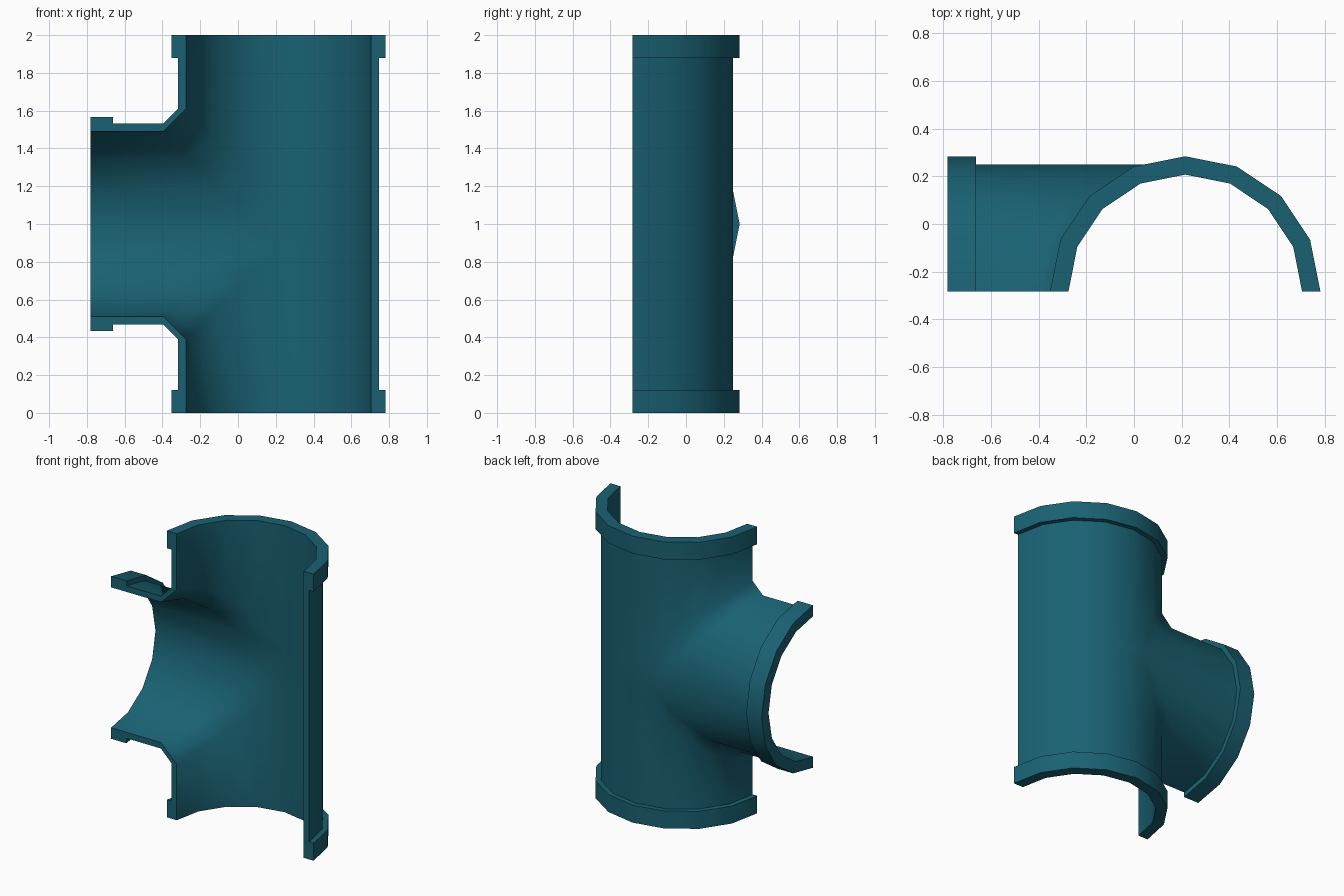
import bpy, bmesh, math

if "Cube" in bpy.data.objects:
    bpy.data.objects.remove(bpy.data.objects["Cube"])

CX, CY = 0.215, -0.283                 # axis of the upright pipe (cut plane at y = CY)
R_IN, R_OUT, R_RIM = 0.49, 0.532, 0.567
TOP, RIM_Z = 1.0, 0.878                # heights relative to the branch axis
END_X, RIM_X = -0.782, -0.663
C_IN, C_OUT = 0.12, 0.08               # chamfer where the branch meets the pipe
SEG = 8                                # facets on the half circle

bm = bmesh.new()


def run(j, r, z):
    """Point on the upright pipe."""
    a = math.pi * j / SEG
    return (CX - r * math.cos(a), CY + r * math.sin(a), z)


def branch(j, r, x):
    """Point on the side branch."""
    a = math.pi * j / SEG
    return (x, CY + r * math.sin(a), r * math.cos(a))


def joint(j, r, c):
    """Chamfer points on branch and pipe at the crease."""
    x, y, h = run(j, r, 0)[0], run(j, r, 0)[1], r * math.cos(math.pi * j / SEG)
    return (x - c, y, h), (x, y, h + c)


def left_column(j):
    bi, mi = joint(j, R_IN, C_IN)
    bo, mo = joint(j, R_OUT, C_OUT)
    return [branch(j, R_IN, END_X), bi, mi, run(j, R_IN, TOP),
            run(j, R_RIM, TOP), run(j, R_RIM, RIM_Z), run(j, R_OUT, RIM_Z),
            mo, bo, branch(j, R_OUT, RIM_X), branch(j, R_RIM, RIM_X),
            branch(j, R_RIM, END_X)]


def right_column(j):
    return [run(j, R_IN, 0), run(j, R_IN, C_IN), run(j, R_IN, TOP),
            run(j, R_RIM, TOP), run(j, R_RIM, RIM_Z), run(j, R_OUT, RIM_Z),
            run(j, R_OUT, C_OUT), run(j, R_OUT, 0)]


def skin(columns, closed):
    cols = [[bm.verts.new(p) for p in c] for c in columns]
    n = len(cols[0])
    for a, b in zip(cols, cols[1:]):
        for i in range(n if closed else n - 1):
            k = (i + 1) % n
            bm.faces.new((a[i], a[k], b[k], b[i]))
    return cols


# branch side and plain side, with flat cut faces at the front
left = skin([left_column(j) for j in range(SEG // 2 + 1)], True)
right = skin([right_column(j) for j in range(SEG // 2, SEG + 1)], False)
bm.faces.new(left[0])
bm.faces.new(right[-1])

# small flat triangles at the crown of the joint
for r, c in ((R_IN, C_IN), (R_OUT, C_OUT)):
    b, m = joint(SEG // 2, r, c)
    bm.faces.new([bm.verts.new(p) for p in (b, m, run(SEG // 2, r, 0))])

# mirror to the lower half and weld
bmesh.ops.mirror(bm, geom=bm.verts[:] + bm.edges[:] + bm.faces[:],
                 axis='Z', merge_dist=0.0001)
bmesh.ops.remove_doubles(bm, verts=bm.verts[:], dist=0.0005)
bmesh.ops.recalc_face_normals(bm, faces=bm.faces[:])

mesh = bpy.data.meshes.new("half_tee_pipe")
bm.to_mesh(mesh)
bm.free()
pipe = bpy.data.objects.new("half_tee_pipe", mesh)
bpy.context.collection.objects.link(pipe)
pipe.location.z = 1

# teal finish
mat = bpy.data.materials.new("teal")
mat.diffuse_color = (0.01, 0.12, 0.17, 1)
mat.use_nodes = True
mat.node_tree.nodes["Principled BSDF"].inputs["Base Color"].default_value = mat.diffuse_color
mesh.materials.append(mat)

bpy.context.view_layer.objects.active = pipe
pipe.select_set(True)
bpy.ops.object.shade_smooth_by_angle(angle=math.radians(50))
